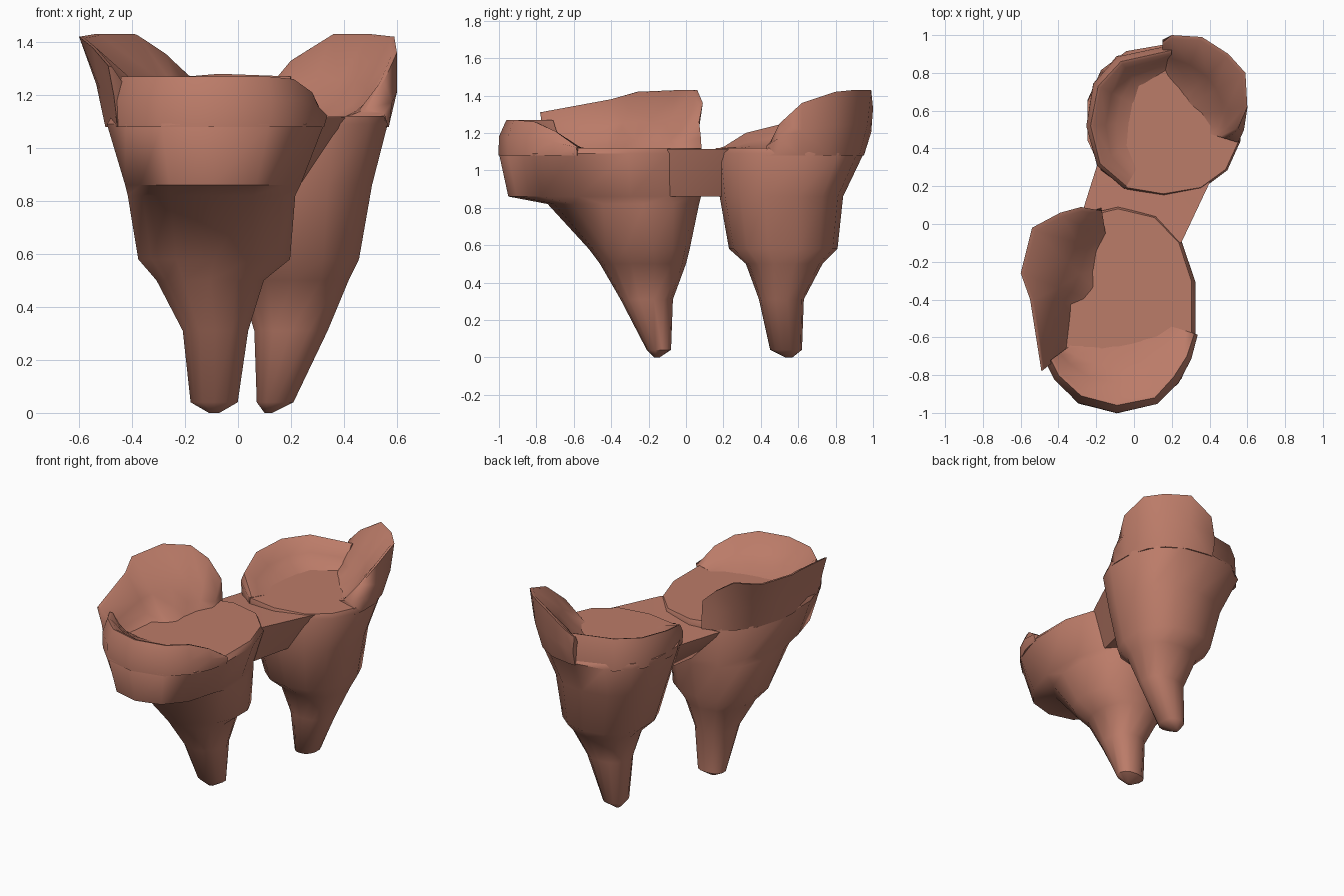
import bpy, bmesh, math
from mathutils import Vector

if "Cube" in bpy.data.objects:
    bpy.data.objects.remove(bpy.data.objects["Cube"])

MAT = bpy.data.materials.new("terracotta")
MAT.diffuse_color = (0.50, 0.20, 0.14, 1)
MAT.use_nodes = True
MAT.node_tree.nodes["Principled BSDF"].inputs["Base Color"].default_value = MAT.diffuse_color
FLOOR = 1.12
POWER = 2.3


def finish(name, bm, angle=40):
    bmesh.ops.remove_doubles(bm, verts=bm.verts, dist=0.0005)
    bmesh.ops.recalc_face_normals(bm, faces=bm.faces)
    me = bpy.data.meshes.new(name)
    bm.to_mesh(me)
    bm.free()
    ob = bpy.data.objects.new(name, me)
    bpy.context.collection.objects.link(ob)
    me.materials.append(MAT)
    bpy.ops.object.select_all(action='DESELECT')
    ob.select_set(True)
    bpy.context.view_layer.objects.active = ob
    bpy.ops.object.shade_smooth_by_angle(angle=math.radians(angle))
    return ob


def skin(bm, rows):
    # quads between consecutive rings of vertices, end rings capped
    n = len(rows[0])
    for a, b in zip(rows, rows[1:]):
        for i in range(n):
            j = (i + 1) % n
            bm.faces.new((a[i], a[j], b[j], b[i]))
    bm.faces.new(rows[0])
    bm.faces.new(rows[-1])


def body(name, sections, n=14):
    # loft of rounded outlines: (z, x0, x1, y0, y1)
    bm = bmesh.new()
    rows = []
    for z, x0, x1, y0, y1 in sections:
        row = []
        for i in range(n):
            t = 2 * math.pi * (i + 0.5) / n
            c, s = math.cos(t), math.sin(t)
            cx = math.copysign(abs(c) ** (2 / POWER), c)
            sy = math.copysign(abs(s) ** (2 / POWER), s)
            row.append(bm.verts.new(((x0 + x1) / 2 + cx * (x1 - x0) / 2 * 1.01,
                                     (y0 + y1) / 2 + sy * (y1 - y0) / 2, z)))
        rows.append(row)
    skin(bm, rows)
    return finish(name, bm, 50)


def petal(name, crest, rim, foot, bulge=0.0):
    # raised wall standing on the cup outline, with a long inner slope to the floor
    _, x0, x1, y0, y1 = rim
    mid = Vector(((x0 + x1) / 2, (y0 + y1) / 2))
    bm = bmesh.new()
    rows = []
    last = len(crest) - 1
    for k, (x, y, z) in enumerate(crest):
        p = Vector((x, y))
        d = p - mid
        reach = (abs(2 * d.x / (x1 - x0)) ** POWER
                 + abs(2 * d.y / (y1 - y0)) ** POWER) ** (1 / POWER)
        base = mid + d / reach * 1.004
        out = base.lerp(p, 0.4) + d.normalized() * bulge
        h = z - FLOOR
        f = foot * (0.4 + 0.6 * math.sin(math.pi * k / last))
        over = (p - base).length * (1 if reach > 1 else 0) / d.length
        pts = [(base, FLOOR - 0.04), (out, FLOOR + h * 0.4), (p, z),
               (p.lerp(mid, 0.04), z - 0.005)]
        for u, v in ((0.3, 0.45), (0.6, 0.17), (1.0, -0.03)):
            pts.append((p.lerp(mid, 0.06 + over + f * u), FLOOR + h * v))
        rows.append([bm.verts.new((q.x, q.y, w)) for q, w in pts])
    skin(bm, rows)
    return finish(name, bm, 60)


FRONT_RIM = (1.09, -0.50, 0.33, -1.00, 0.09)
BACK_RIM = (1.09, -0.25, 0.57, 0.15, 0.95)

# front cup with its tapering root and overhanging front
body("front_cup", [
    (0.00, -0.11, -0.07, -0.17, -0.14), (0.04, -0.18, 0.00, -0.21, -0.08),
    (0.31, -0.21, 0.04, -0.35, -0.07), (0.50, -0.31, 0.10, -0.46, 0.00),
    (0.58, -0.38, 0.20, -0.52, 0.02), (0.82, -0.42, 0.22, -0.74, 0.07),
    (0.86, -0.43, 0.24, -0.95, 0.08), FRONT_RIM,
    (FLOOR, -0.48, 0.31, -0.98, 0.08)])

# back cup with its tapering root
body("back_cup", [
    (0.00, 0.10, 0.13, 0.53, 0.57), (0.04, 0.07, 0.21, 0.45, 0.62),
    (0.31, 0.06, 0.34, 0.39, 0.63), (0.50, 0.00, 0.42, 0.32, 0.73),
    (0.58, -0.08, 0.46, 0.23, 0.81), (0.86, -0.16, 0.51, 0.18, 0.84),
    BACK_RIM, (FLOOR, -0.25, 0.56, 0.16, 0.93)])

# bridge joining the two cups, its top falling to the left
bm = bmesh.new()
outline = [(-0.30, -0.02), (0.25, -0.10), (0.33, 0.12), (0.42, 0.26), (-0.18, 0.36)]
for x, y in outline:
    bm.verts.new((0.08 + (x - 0.08) * 0.5, y, 0.86))
    bm.verts.new((x, y, FLOOR - 0.005 if x > 0 else FLOOR - 0.05))
bmesh.ops.convex_hull(bm, input=bm.verts)
finish("bridge", bm, 50)

# front cup rims
petal("front_left_petal", [
    (-0.49, -0.78, 1.31), (-0.55, -0.40, 1.38), (-0.60, -0.26, 1.42),
    (-0.54, -0.02, 1.43), (-0.39, 0.06, 1.43), (-0.28, 0.09, 1.36),
    (-0.17, 0.07, 1.26)], FRONT_RIM, 0.45)
petal("front_lip", [
    (-0.44, -0.72, 1.27), (-0.40, -0.80, 1.27), (-0.28, -0.91, 1.27),
    (-0.09, -0.96, 1.27), (0.11, -0.92, 1.27), (0.21, -0.81, 1.26),
    (0.28, -0.70, 1.21), (0.32, -0.58, 1.125)], FRONT_RIM, 0.6, 0.015)

# back cup rims
petal("back_right_petal", [
    (0.15, 0.96, 1.27), (0.20, 1.00, 1.33), (0.36, 0.99, 1.43), (0.50, 0.90, 1.43),
    (0.59, 0.80, 1.42), (0.60, 0.62, 1.36), (0.55, 0.50, 1.25),
    (0.49, 0.45, 1.15)], BACK_RIM, 0.5, 0.02)
petal("back_left_lip", [
    (0.20, 0.92, 1.27), (-0.07, 0.86, 1.28), (-0.19, 0.73, 1.27),
    (-0.23, 0.52, 1.25), (-0.18, 0.32, 1.20), (-0.04, 0.20, 1.125)],
    BACK_RIM, 0.5, 0.01)
